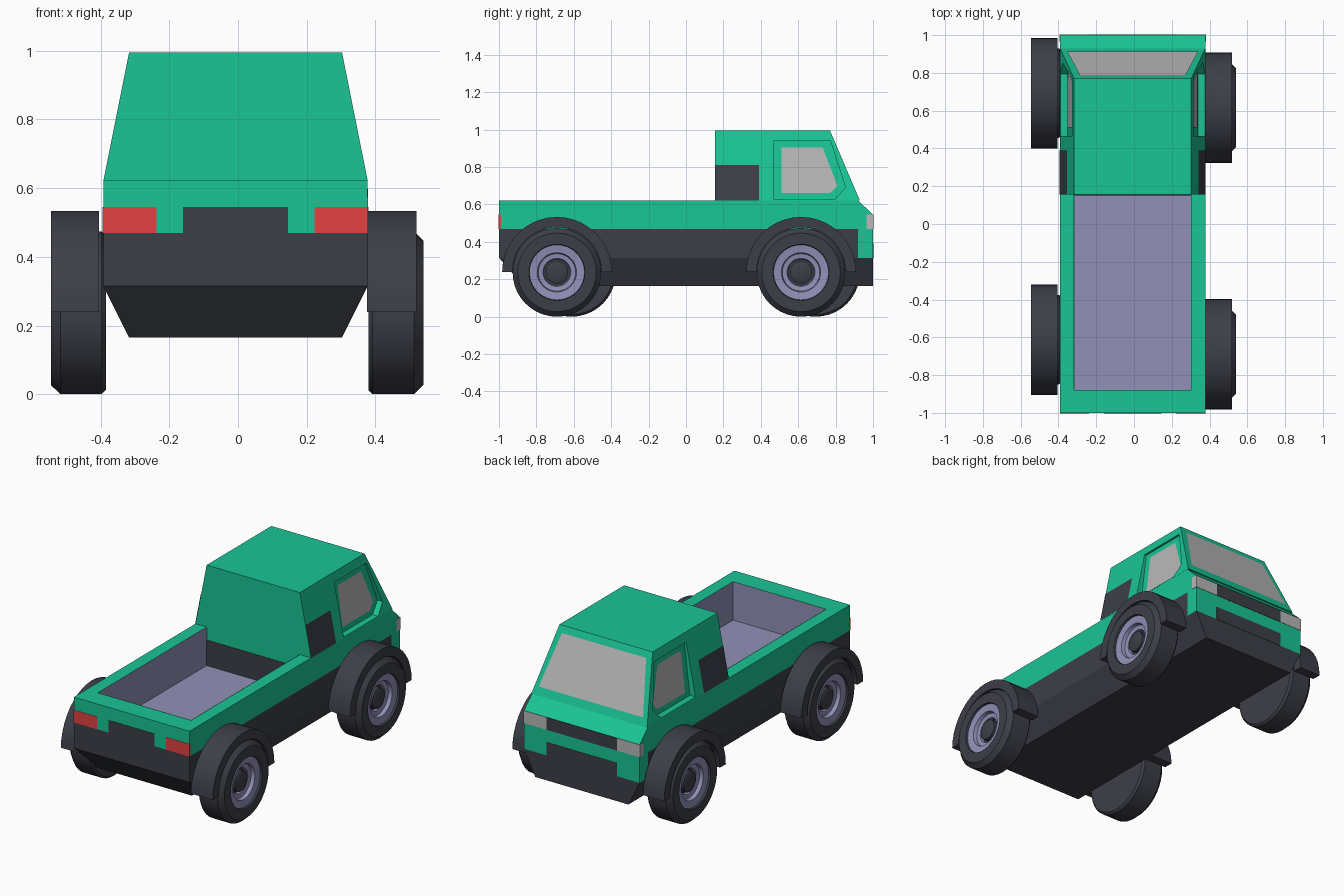
import bpy, bmesh, math

if "Cube" in bpy.data.objects:
    bpy.data.objects.remove(bpy.data.objects["Cube"])

CX = -0.007  # body centre line


def material(name, r, g, b):
    m = bpy.data.materials.new(name)
    m.diffuse_color = (r, g, b, 1)
    m.use_nodes = True
    m.node_tree.nodes["Principled BSDF"].inputs["Base Color"].default_value = m.diffuse_color
    return m


GREEN = material("green_paint", 0.010, 0.56, 0.30)
DARK = material("dark_trim", 0.046, 0.049, 0.065)
PURPLE = material("purple_metal", 0.29, 0.28, 0.48)
RED = material("red_lamp", 0.76, 0.055, 0.055)
GLASS = material("grey_glass", 0.48, 0.48, 0.48)


def mesh(name, verts, faces, mats, fix=True):
    me = bpy.data.meshes.new(name)
    me.from_pydata(verts, [], faces)
    for m in mats:
        me.materials.append(m)
    if fix:
        bm = bmesh.new()
        bm.from_mesh(me)
        bmesh.ops.recalc_face_normals(bm, faces=bm.faces)
        bm.to_mesh(me)
        bm.free()
    ob = bpy.data.objects.new(name, me)
    bpy.context.collection.objects.link(ob)
    return ob


def prism(name, ring_a, ring_b, mats):
    n = len(ring_a)
    faces = [(i, (i + 1) % n, n + (i + 1) % n, n + i) for i in range(n)]
    faces += [tuple(range(n))[::-1], tuple(range(n, 2 * n))]
    return mesh(name, ring_a + ring_b, faces, mats)


def half(z):  # body half-width at height z
    if z < 0.315:
        return 0.31 + 0.075 * (z - 0.165) / 0.15
    if z > 0.62:
        return 0.385 - 0.075 * (z - 0.62) / 0.375
    return 0.385


def slab(name, yz, mat):  # side profile spanning the body width
    return prism(name, [(CX - half(z), y, z) for y, z in yz],
                 [(CX + half(z), y, z) for y, z in yz], [mat])


def box(name, x0, x1, y0, y1, z0, z1, mat):
    yz = [(y0, z0), (y1, z0), (y1, z1), (y0, z1)]
    return prism(name, [(x0, y, z) for y, z in yz], [(x1, y, z) for y, z in yz], [mat])


def side_panel(name, yz, side, fx, mat):  # flat panel facing sideways
    pts = [(CX + side * fx(z), y, z) for y, z in yz]
    order = tuple(range(len(pts)))
    ob = mesh(name, pts, [order], [mat], fix=False)
    if ob.data.polygons[0].normal.x * side < 0:
        ob.data.flip_normals()
    return ob


def cut(ob, cutter):
    mod = ob.modifiers.new("cut", 'BOOLEAN')
    mod.operation, mod.solver, mod.object = 'DIFFERENCE', 'EXACT', cutter
    bpy.context.view_layer.objects.active = ob
    bpy.ops.object.modifier_apply(modifier=mod.name)


def smooth(ob):
    bpy.ops.object.select_all(action='DESELECT')
    ob.select_set(True)
    bpy.context.view_layer.objects.active = ob
    bpy.ops.object.shade_smooth_by_angle(angle=math.radians(30))


# Hull, bodywork and cab
slab("undertray", [(-0.87, 0.165), (1, 0.165), (1, 0.315), (-1, 0.315)], DARK)
chassis = slab("chassis", [(-1, 0.315), (0.92, 0.315), (0.92, 0.47), (-1, 0.47)], DARK)
slab("nose", [(0.92, 0.315), (1, 0.315), (1, 0.47), (0.92, 0.47)], GREEN)
body = slab("body", [(-1, 0.47), (1, 0.47), (1, 0.545), (0.92, 0.622), (-1, 0.622)], GREEN)
cab = slab("cab", [(0.155, 0.62), (0.93, 0.62), (0.77, 0.995), (0.155, 0.995)], GREEN)

# Load bed hollow and its liner
bx0, bx1, by0, by1, bz = CX - 0.31, CX + 0.31, -0.88, 0.155, 0.39
hollow = box("bed_cutter", bx0, bx1, by0, by1, bz, 0.8, None)
for ob in (chassis, body):
    cut(ob, hollow)
bpy.data.objects.remove(hollow)
e = 0.002
x0, x1, y0, z0, z1 = bx0 + e, bx1 - e, by0 + e, bz + e, 0.622
mesh("bed_liner",
     [(x0, y0, z0), (x1, y0, z0), (x1, by1, z0), (x0, by1, z0),
      (x0, y0, z1), (x1, y0, z1), (x1, by1, z1), (x0, by1, z1)],
     [(0, 1, 2, 3), (0, 4, 5, 1), (1, 5, 6, 2), (3, 7, 4, 0)], [PURPLE], fix=False)
box("bed_front_panel", x0, x1, by1 - 0.003, by1 + 0.002, bz, 0.545, DARK)

# Side windows set into recesses, and flush side vents
door = [(0.467, 0.628), (0.795, 0.628), (0.853, 0.69), (0.772, 0.94), (0.467, 0.94)]
pane = [(0.51, 0.66), (0.77, 0.66), (0.81, 0.70), (0.73, 0.905), (0.51, 0.905)]
vent = [(0.155, 0.622), (0.39, 0.622), (0.39, 0.81), (0.155, 0.81)]


def recess(z):
    return 0.342 - 0.122 * (z - 0.66)


for side, label in ((1, "right"), (-1, "left")):
    cutter = prism("door_cutter", [(CX + side * recess(z), y, z) for y, z in door],
                   [(CX + side * 0.6, y, z) for y, z in door], [])
    cut(cab, cutter)
    bpy.data.objects.remove(cutter)
    side_panel(label + "_window", pane, side, lambda z: recess(z) + 0.002, GLASS)
    side_panel(label + "_vent", vent, side, lambda z: half(z) + 0.002, DARK)

# Windshield lying on the sloped cab front
shield = []
for t, w in ((0.1, 0.28), (0.88, 0.347)):
    y, z = 0.77 + 0.16 * t + 0.003, 0.995 - 0.375 * t + 0.001
    shield += [(CX - w, y, z), (CX + w, y, z)]
mesh("windshield", shield, [(0, 1, 3, 2)], [GLASS], fix=False)
if bpy.data.objects["windshield"].data.polygons[0].normal.y < 0:
    bpy.data.objects["windshield"].data.flip_normals()

# Lamps, tail panel and grille
for side, label in ((1, "right"), (-1, "left")):
    xs = sorted((CX + side * 0.23, CX + side * 0.385))
    box(label + "_tail_lamp", *xs, -1.002, -0.99, 0.47, 0.545, RED)
    xs = sorted((CX + side * 0.235, CX + side * 0.387))
    box(label + "_headlamp", *xs, 0.965, 1.002, 0.47, 0.545, GLASS)
box("tail_panel", CX - 0.153, CX + 0.153, -1.002, -0.99, 0.468, 0.545, DARK)
box("grille", CX - 0.235, CX + 0.235, 0.99, 1.002, 0.47, 0.545, DARK)
box("front_bumper_panel", CX - 0.235, CX + 0.235, 0.99, 1.002, 0.315, 0.395, DARK)

# Wheels: turned profile of (radius, outward offset), plus half-ring fenders
R, SEG = 0.237, 40
tyre = [(0, -0.08), (0.225, -0.08), (R, -0.068), (R, 0.052), (0.21, 0.08), (0.15, 0.08), (0.147, 0.068)]
rim = [(0.147, 0.068), (0.105, 0.062), (0.10, 0.04), (0.075, 0.036), (0.07, 0.02)]
hub = [(0.07, 0.02), (0.06, 0.02), (0.06, 0.045), (0.045, 0.052), (0, 0.052)]
profile = tyre + rim[1:] + hub[1:]
rim_range = range(len(tyre) - 1, len(tyre) + len(rim) - 2)


def wheel(name, cx, cy, side):
    verts, faces, mats = [], [], []
    for r, off in profile:
        for k in range(SEG):
            a = 2 * math.pi * k / SEG
            verts.append((cx + side * off, cy + r * math.cos(a), R + r * math.sin(a)))
    for i in range(len(profile) - 1):
        for k in range(SEG):
            j = (k + 1) % SEG
            faces.append((i * SEG + k, i * SEG + j, (i + 1) * SEG + j, (i + 1) * SEG + k))
            mats.append(1 if i in rim_range else 0)
    ob = mesh(name, verts, faces, [DARK, PURPLE], fix=False)
    ob.data.polygons.foreach_set("material_index", mats)
    bm = bmesh.new()
    bm.from_mesh(ob.data)
    bmesh.ops.remove_doubles(bm, verts=bm.verts, dist=1e-5)
    bmesh.ops.recalc_face_normals(bm, faces=bm.faces)
    bm.to_mesh(ob.data)
    bm.free()
    smooth(ob)


def fender(name, xa, xb, cy):
    n = 20
    arc = [(math.cos(math.pi * k / n), math.sin(math.pi * k / n)) for k in range(n + 1)]
    ring = [(cy + 0.293 * c, 0.24 + 0.293 * s) for c, s in arc]
    ring += [(cy + 0.238 * c, 0.24 + 0.238 * s) for c, s in reversed(arc)]
    smooth(prism(name, [(xa, y, z) for y, z in ring], [(xb, y, z) for y, z in ring], [DARK]))


for label, side, cx, fx, ys in (("right", 1, 0.46, (0.375, 0.52), (0.615, -0.69)),
                                ("left", -1, -0.465, (-0.545, -0.405), (0.693, -0.612))):
    for end, cy in zip(("cab_end", "bed_end"), ys):
        wheel(f"{label}_{end}_wheel", cx, cy, side)
        fender(f"{label}_{end}_fender", *fx, cy)
